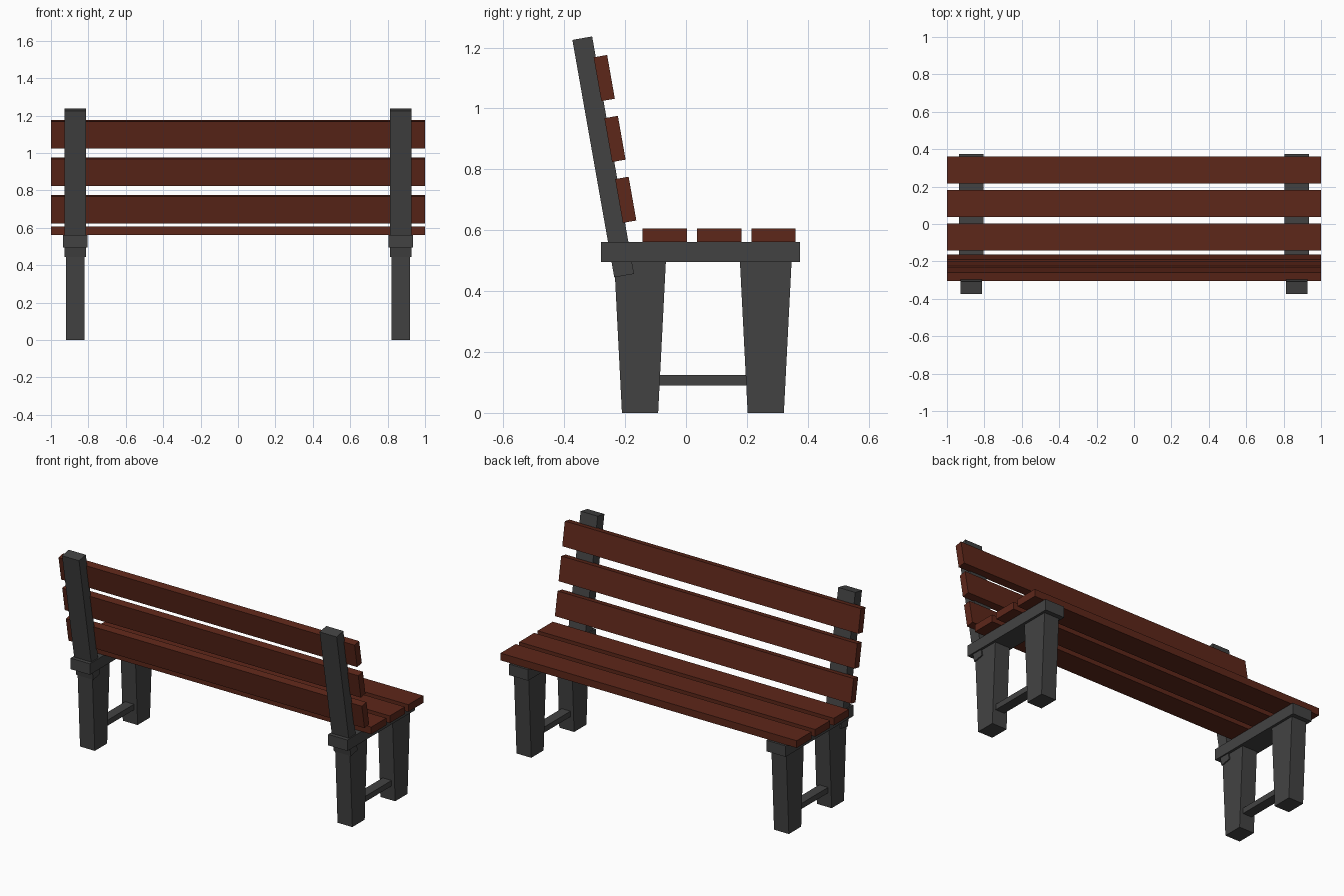
import bpy, bmesh
from math import radians

if "Cube" in bpy.data.objects:
    bpy.data.objects.remove(bpy.data.objects["Cube"])


def material(name, rgb):
    m = bpy.data.materials.new(name)
    m.diffuse_color = (*rgb, 1)
    m.use_nodes = True
    m.node_tree.nodes["Principled BSDF"].inputs["Base Color"].default_value = m.diffuse_color
    return m


WOOD = material("stained_wood", (0.11, 0.02, 0.01))
IRON = material("dark_grey", (0.055, 0.055, 0.055))
SIDE_X = 0.87          # centre of each end frame
LEAN = radians(10)     # backrest tilt


def box(name, size, loc, mat, tilt=0.0, taper=1.0):
    """Box with optional tilt about x; taper scales the bottom along y."""
    bm = bmesh.new()
    bmesh.ops.create_cube(bm, size=1)
    for v in bm.verts:
        if v.co.z < 0:
            v.co.y *= taper
        v.co.x *= size[0]
        v.co.y *= size[1]
        v.co.z *= size[2]
    me = bpy.data.meshes.new(name)
    bm.to_mesh(me)
    bm.free()
    me.materials.append(mat)
    ob = bpy.data.objects.new(name, me)
    ob.location = loc
    ob.rotation_euler.x = tilt
    bpy.context.collection.objects.link(ob)
    return ob


# End frames: tapered legs, seat rail, stretcher and leaning back post
for side, x in (("left", -SIDE_X), ("right", SIDE_X)):
    for leg, y in (("back_post_side", -0.151), ("seat_edge_side", 0.262)):
        box(f"{side}_leg_{leg}", (0.10, 0.17, 0.50), (x, y, 0.25), IRON, taper=0.7)
    box(f"{side}_seat_rail", (0.13, 0.654, 0.067), (x, 0.047, 0.5285), IRON)
    box(f"{side}_stretcher", (0.06, 0.32, 0.034), (x, 0.056, 0.107), IRON)
    box(f"{side}_back_post", (0.115, 0.066, 0.792), (x, -0.272, 0.841), IRON, LEAN)

# Seat slats
for i in range(3):
    box(f"seat_slat_{i + 1}", (2, 0.145, 0.044), (0, -0.07 + 0.179 * i, 0.584), WOOD)

# Backrest slats, fixed to the seat side of the posts
for i in range(3):
    box(f"back_slat_{i + 1}", (2, 0.045, 0.146),
        (0, -0.198 - 0.0353 * i, 0.70 + 0.2 * i), WOOD, LEAN)
